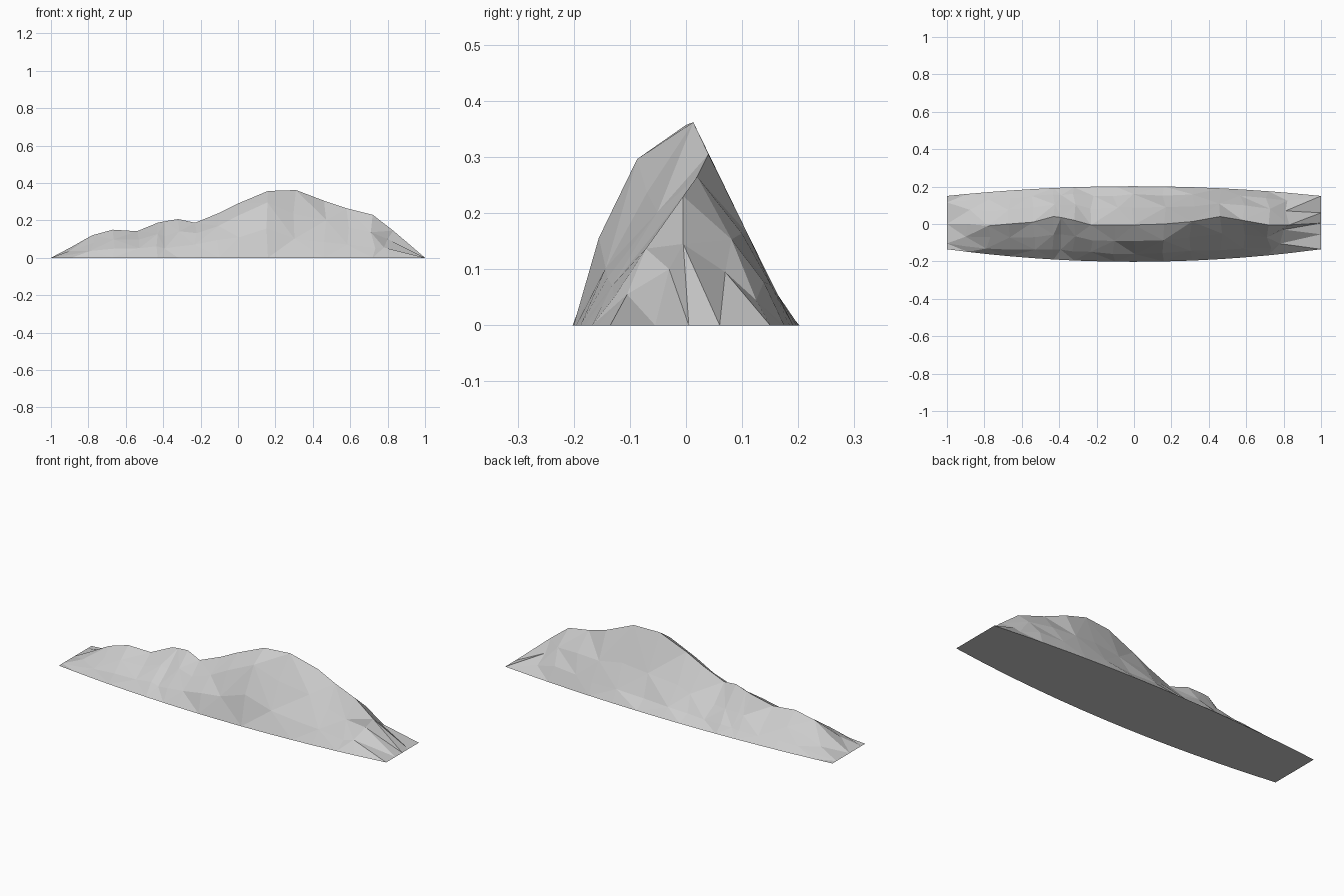
import bpy, bmesh, random

if "Cube" in bpy.data.objects:
    bpy.data.objects.remove(bpy.data.objects["Cube"])

random.seed(4)

rock = bpy.data.materials.new("rock grey")
rock.diffuse_color = (0.6, 0.6, 0.6, 1)
rock.use_nodes = True
rock.node_tree.nodes["Principled BSDF"].inputs["Base Color"].default_value = rock.diffuse_color

# Ridge stations: x, crest y, crest height, front bulge, back bulge
ridge = [
    (-1.00, 0.00, 0.00, 0.00, 0.00), (-0.89, 0.00, 0.058, 0.05, 0.00),
    (-0.78, -0.01, 0.12, 0.09, 0.00), (-0.67, 0.00, 0.15, 0.09, 0.00),
    (-0.54, 0.01, 0.142, 0.11, 0.00), (-0.43, 0.04, 0.187, 0.11, -0.04),
    (-0.39, 0.035, 0.195, 0.03, -0.04), (-0.32, 0.02, 0.207, 0.08, -0.04),
    (-0.23, -0.005, 0.187, 0.14, -0.03), (-0.10, -0.005, 0.24, 0.15, -0.05),
    (0.00, -0.005, 0.29, 0.17, -0.06), (0.16, 0.00, 0.357, 0.23, -0.07),
    (0.31, 0.013, 0.362, 0.07, -0.07), (0.46, 0.04, 0.305, 0.06, -0.03),
    (0.58, 0.02, 0.265, 0.05, 0.06), (0.72, -0.005, 0.23, 0.01, 0.13),
]
# Rows across the hill: side (-1 front, 1 back), fraction from crest to foot
rows = [(-1, 1), (-1, 0.77), (-1, 0.42), (1, 0), (1, 0.45), (1, 0.77), (1, 1)]


def foot(x, side):
    return -0.202 + 0.067 * x * x if side < 0 else 0.202 - 0.052 * x * x


def hill_point(i, side, t):
    x, crest, height, front, back = ridge[i]
    y = crest + t * (foot(x, side) - crest)
    z = height * (1 - t)
    if 0 < t < 1:
        z += height * (front if side < 0 else back)
        if i > 0:
            wobble = 0.006 if i in (5, 6) else 0.015
            x += random.uniform(-wobble, wobble)
            y += random.uniform(-0.006, 0.006)
            z += height * random.uniform(-0.025, 0.025)
    return (x, y, max(z, 0))


# Faceted hillside
bm = bmesh.new()
grid = [[bm.verts.new(hill_point(i, s, t)) for s, t in rows]
        for i in range(len(ridge))]

# Spur tops where the right-hand slope breaks into spikes
spurs = [(0.82, foot(0.82, -1), 0), (0.78, -0.105, 0.055), (0.80, -0.03, 0.10),
         (0.83, -0.005, 0.145), (0.81, 0.07, 0.095), (0.82, 0.125, 0.045),
         (0.82, foot(0.82, 1), 0)]
grid.append([bm.verts.new(p) for p in spurs])

for i in range(len(grid) - 1):
    for j in range(len(rows) - 1):
        a, b = grid[i][j], grid[i + 1][j]
        c, d = grid[i + 1][j + 1], grid[i][j + 1]
        if (i + j) % 2:
            bm.faces.new((a, b, c))
            bm.faces.new((a, c, d))
        else:
            bm.faces.new((a, b, d))
            bm.faces.new((b, c, d))

# Spikes running down to the right end, each spur fanning to the end edge
tip = [bm.verts.new((1, y, 0)) for y in (-0.135, -0.055, 0.005, 0.06, 0.15)]
top = grid[-1]
for j in range(4):
    bm.faces.new((top[j], tip[j], top[j + 1]))
    bm.faces.new((top[j + 1], tip[j], tip[j + 1]))
for j in (4, 5):
    bm.faces.new((top[j], tip[4], top[j + 1]))

# Flat underside following the foot of the hill
outline = [col[0] for col in grid] + tip
outline += [col[-1] for col in grid[::-1]] + grid[0][-2:0:-1]
bm.faces.new(outline[::-1])
bmesh.ops.recalc_face_normals(bm, faces=bm.faces)

mesh = bpy.data.meshes.new("mountain_ridge")
bm.to_mesh(mesh)
bm.free()
mesh.materials.append(rock)
hill = bpy.data.objects.new("mountain_ridge", mesh)
bpy.context.collection.objects.link(hill)
